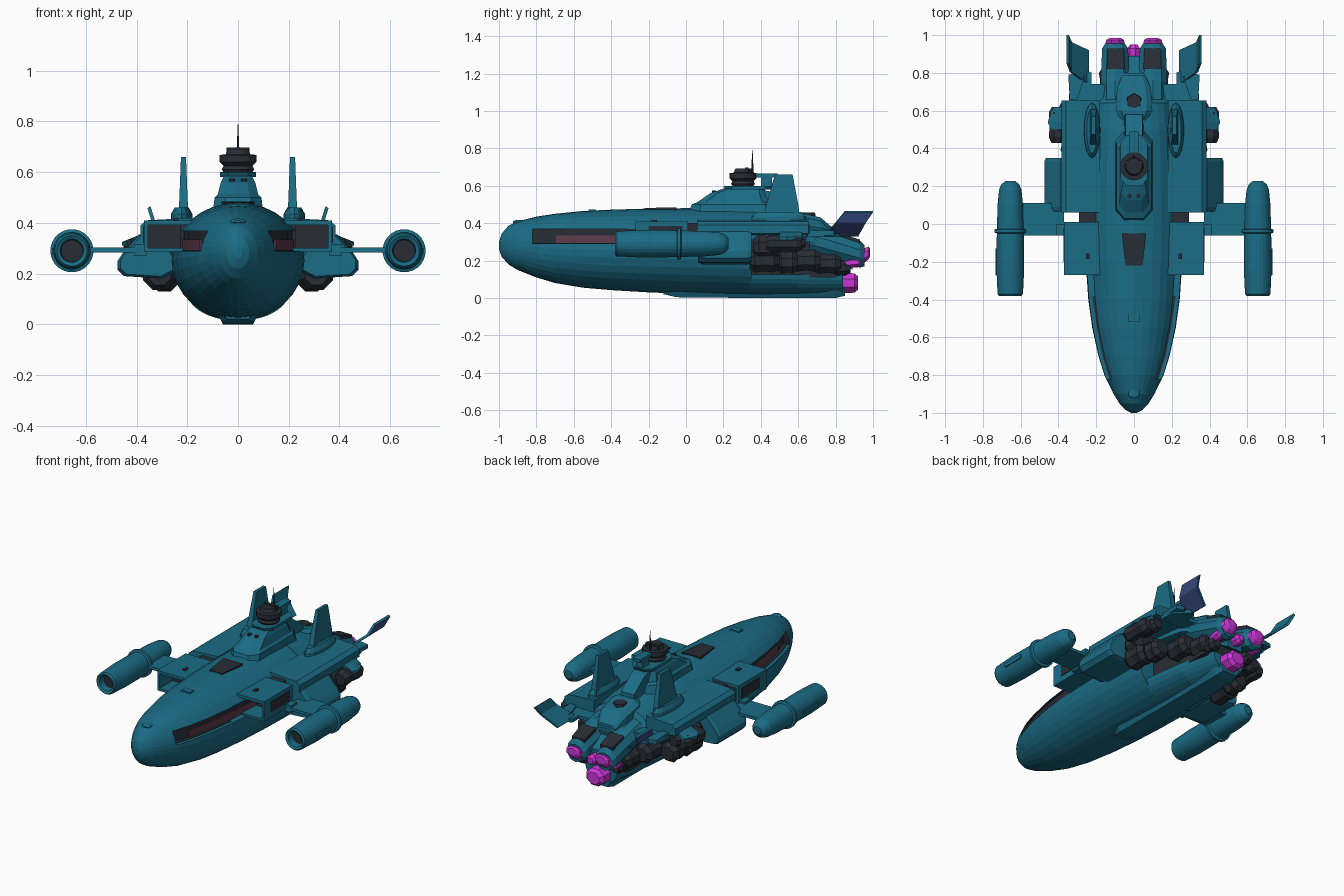
import bpy, bmesh, math

if "Cube" in bpy.data.objects:
    bpy.data.objects.remove(bpy.data.objects["Cube"])


def material(name, rgb):
    m = bpy.data.materials.new(name)
    m.diffuse_color = (*rgb, 1)
    m.use_nodes = True
    m.node_tree.nodes["Principled BSDF"].inputs["Base Color"].default_value = m.diffuse_color
    return m


TEAL = material("teal", (0.011, 0.15, 0.235))
DARK = material("charcoal", (0.021, 0.027, 0.036))
MAROON = material("maroon", (0.11, 0.045, 0.07))
MAGENTA = material("magenta", (0.62, 0.035, 0.7))
INDIGO = material("indigo", (0.04, 0.07, 0.23))


def loft(name, rings, mat, mirror=False, rule=None):
    """Skin a list of equal-length rings, cap both ends, optionally mirror over x."""
    bm = bmesh.new()
    vr = [[bm.verts.new(p) for p in r] for r in rings]
    n = len(rings[0])
    for a, b in zip(vr, vr[1:]):
        for i in range(n):
            bm.faces.new((a[i], a[(i + 1) % n], b[(i + 1) % n], b[i]))
    bm.faces.new(vr[0])
    bm.faces.new(vr[-1])
    bmesh.ops.recalc_face_normals(bm, faces=bm.faces)
    bm.normal_update()
    if rule:
        for f in bm.faces:
            f.material_index = rule(f)
    me = bpy.data.meshes.new(name)
    bm.to_mesh(me)
    bm.free()
    ob = bpy.data.objects.new(name, me)
    bpy.context.collection.objects.link(ob)
    for m in (mat if isinstance(mat, (list, tuple)) else [mat]):
        me.materials.append(m)
    if mirror:
        ob.modifiers.new("mirror", 'MIRROR').use_mirror_merge = False
    return ob


def prism(name, pts, axis, a, b, mat, mirror=False, rule=None):
    """Extrude a 2D outline along x (y,z pts), y (x,z pts) or z (x,y pts)."""
    put = {'x': lambda p, t: (t, p[0], p[1]), 'y': lambda p, t: (p[0], t, p[1]),
           'z': lambda p, t: (p[0], p[1], t)}[axis]
    return loft(name, [[put(p, t) for p in pts] for t in (a, b)], mat, mirror, rule)


def box(name, x0, x1, y0, y1, z0, z1, mat, mirror=False):
    return prism(name, [(x0, y0), (x1, y0), (x1, y1), (x0, y1)], 'z', z0, z1, mat, mirror)


def tube(name, cx, cz, prof, mat, mirror=False, n=20, squash=1):
    """Turned shape along y from (y, radius) pairs; a third value overrides the centre height."""
    ang = [2 * math.pi * (i + 0.5) / n for i in range(n)]
    return loft(name, [[(cx + p[1] * math.cos(t), p[0],
                         (p[2] if len(p) > 2 else cz) + squash * p[1] * math.sin(t)) for t in ang]
                       for p in prof], mat, mirror)


def turret(name, cx, cy, prof, mat, n=16):
    """Turned shape along z from (z, radius) pairs."""
    ang = [2 * math.pi * (i + 0.5) / n for i in range(n)]
    return loft(name, [[(cx + r * math.cos(t), cy + r * math.sin(t), z) for t in ang]
                       for z, r in prof], mat)


def half_shell(y, w, flat, tip, n=14):
    """Half-ellipse section with a flat side at z=flat and its crown at z=tip."""
    return [(w * math.cos(math.pi * i / n), y, flat + (tip - flat) * math.sin(math.pi * i / n))
            for i in range(n + 1)]


# Main hull: elliptical sections (y, half width, top, bottom)
SECT = [(-1, .015, .30, .26), (-.985, .045, .345, .22), (-.95, .077, .385, .18), (-.9, .108, .41, .15),
        (-.8, .157, .435, .11), (-.7, .188, .45, .08), (-.55, .221, .465, .055), (-.4, .242, .472, .042),
        (-.2, .256, .478, .03), (0, .262, .48, .022), (.2, .26, .48, .015), (.35, .255, .475, .012)]
N = 32
hull = loft("hull", [[(w * math.cos(2 * math.pi * i / N), y,
                       (t + b) / 2 + (t - b) / 2 * math.sin(2 * math.pi * i / N)) for i in range(N)]
                     for y, w, t, b in SECT], [TEAL, DARK])

# Long side recesses: dark walls, teal floor, dark gutter and a maroon inner strip
INNER = [(.105, -.82), (.142, -.7), (.172, -.55), (.197, -.38), (.212, -.2), (.215, .05)]
cutter = prism("recess_cutter", INNER + [(.4, .05), (.4, -.82)], 'z', .29, .368, [TEAL, DARK], True,
               lambda f: 0 if f.normal.z < -.5 else 1)
cutter.hide_render = True
cutter.display_type = 'WIRE'
cut = hull.modifiers.new("recess", 'BOOLEAN')
cut.operation, cut.solver, cut.object = 'DIFFERENCE', 'EXACT', cutter


def ribbon(name, pts, a, b, z0, z1, mat):
    prism(name, [(x + b, y) for x, y in pts] + [(x + a, y) for x, y in pts[::-1]], 'z', z0, z1, mat, True)


ribbon("recess_gutter", INNER[:4], -.005, .024, .285, .293, DARK)
ribbon("recess_strip", INNER[1:], -.01, .008, .291, .335, MAROON)

# Rear upper body, lower tail and keel
loft("rear_deck", [half_shell(.34, .225, .31, .477), half_shell(.5, .215, .31, .465),
                   half_shell(.64, .2, .3, .44), half_shell(.66, .19, .3, .40),
                   half_shell(.8, .15, .24, .35)], TEAL)
loft("lower_tail", [half_shell(.34, .2, .125, .014), half_shell(.6, .165, .125, .013),
                    half_shell(.84, .11, .12, .014)], TEAL)
loft("keel", [[(-w, y, .05), (w, y, .05), (w * .7, y, z), (-w * .7, y, z)]
              for y, w, z in [(-.12, .06, .02), (-.05, .085, .004), (.34, .085, 0), (.8, .085, 0),
                              (.85, .07, .012)]], TEAL)
box("machinery_core", -.15, .15, .34, .8, .11, .33, DARK)

# Deck hatch, small deck plate and nose light
loft("deck_hatch", [[(-.045, -.22, z - .004), (.045, -.22, z - .004), (.065, -.05, z), (-.065, -.05, z)]
                    for z in (.46, .485)], DARK)
box("deck_plate", -.03, .03, -.52, -.48, .45, .474, TEAL)
tube("nose_light", 0, .405, [(-.925, .012), (-.91, .03), (-.88, .03), (-.86, .012)], TEAL, squash=.4)


# Superstructure: stepped octagonal tiers (z, half width, front, back)
def tier(z, w, f, b):
    c = w * .55
    return [(-c, f, z), (c, f, z), (w, f + c, z), (w, b - c, z), (c, b, z), (-c, b, z),
            (-w, b - c, z), (-w, f + c, z)]


loft("superstructure", [tier(.44, .1, .01, .5), tier(.5, .092, .03, .47), tier(.512, .08, .06, .45),
                        tier(.56, .068, .13, .43), tier(.585, .055, .2, .42)], TEAL)
loft("bridge_collar", [tier(.58, .07, .21, .46), tier(.6, .072, .2, .47)], TEAL)
turret("bridge", 0, .305, [(.595, .055), (.61, .065), (.625, .058), (.64, .074), (.668, .074), (.67, .05),
                           (.692, .042)], DARK)
box("bridge_top_bar", -.045, .045, .315, .335, .66, .698, DARK)
box("bridge_rear_arm", -.025, .025, .37, .49, .645, .665, TEAL)
box("bridge_rear_post", -.022, .022, .4, .46, .59, .65, TEAL)
turret("antenna", 0, .355, [(.66, .008), (.71, .005), (.79, .001)], DARK, 6)
for s in (-1, 1):
    turret("front_sensor", s * .024, .15, [(.53, .014), (.575, .012)], DARK, 8)

# Spine behind the superstructure
loft("spine", [[(-.055, y, .4), (.055, y, .4), (.045, y, z), (-.045, y, z)]
               for y, z in [(.4, .58), (.47, .565), (.58, .485)]], TEAL)
loft("spine_block", [[(-w, y, .3), (w, y, .3), (w, y, z), (w * .7, y, z + .02), (-w * .7, y, z + .02), (-w, y, z)]
                     for y, w, z in [(.55, .07, .44), (.6, .097, .44), (.72, .09, .41), (.79, .06, .35)]], TEAL)
turret("spine_hatch", 0, .65, [(.42, .045), (.456, .04)], DARK, 6)
loft("tail_bridge", [[(-.05, y, z - .1), (.05, y, z - .1), (.05, y, z), (-.05, y, z)]
                     for y, z in [(.76, .33), (.89, .25)]], TEAL)

# Rear engines: two upper tubes and one lower nozzle, all with magenta exhausts
tube("upper_engine", .1, .27, [(.66, .075, .31), (.76, .08, .285), (.93, .072, .235), (.955, .055, .225)],
     TEAL, True, 10)
loft("engine_top_plate", [[(.05, .82, z), (.145, .82, z), (.14, .93, z - .035), (.055, .93, z - .035)]
                          for z in (.3, .347)], DARK, True)
tube("upper_exhaust", .1, .225, [(.9, .05, .22), (.95, .056, .225), (.975, .05, .24), (.985, .03, .245)],
     MAGENTA, True, 8, .75)
tube("lower_side_exhaust", .13, .19, [(.85, .025, .185), (.92, .032, .195), (.94, .02, .2)], MAGENTA, True, 7)
tube("middle_exhaust", 0, .2, [(.86, .03), (.93, .035), (.95, .02)], MAGENTA, n=7)
tube("lower_nozzle", 0, .08, [(.76, .075), (.85, .06)], TEAL, n=10)
tube("lower_exhaust", 0, .08, [(.82, .055), (.84, .068), (.9, .066), (.92, .045)], MAGENTA, n=8, squash=.85)

# Dark side machinery: faceted drums
DRUMS = [(.31, .2, .07, .34, .5), (.32, .27, .075, .36, .5), (.405, .29, .05, .43, .62), (.29, .19, .065, .48, .6),
         (.19, .2, .065, .56, .72), (.13, .185, .06, .68, .83), (.12, .16, .045, .78, .88), (.36, .3, .045, .5, .64)]
for x, z, r, a, b in DRUMS:
    tube("engine_drum", x, z, [(a, r * .7), (a + .03, r), ((a + b) / 2, r * .88), (b - .03, r), (b, r * .65)],
         DARK, True, 8)
loft("drum_cover", [[(.37, y, .335), (x, y, .31), (x, y, .325), (.37, y, .36)]
                    for y, x in [(.5, .44), (.54, .457), (.59, .44), (.62, .42)]], TEAL, True)

# Intake boxes beside the hull
prism("intake_shell", [(.17, .41), (.37, .41), (.37, .285), (.17, .285), (.17, .3), (.355, .3), (.355, .392),
                       (.17, .392)], 'y', -.27, .01, TEAL, True)
box("intake_core", .225, .356, -.14, .0, .299, .393, DARK, True)
box("intake_side_panel", .365, .374, -.2, -.02, .32, .385, DARK, True)
box("gap_link", .2, .29, .0, .08, .29, .4, DARK, True)

# Rear wings and side blocks
prism("rear_wing", [(.18, .42), (.36, .41), (.385, .39), (.385, .345), (.18, .335)], 'y', .06, .655, TEAL, True)
SIDE = [(.3, .35), (.39, .355), (.455, .28), (.475, .25), (.475, .215), (.45, .19), (.3, .18), (.22, .22)]
loft("side_block", [[(.36 + (x - .36) * k, y, .27 + (z - .27) * k) for x, z in SIDE]
                    for y, k in [(.065, .9), (.09, 1), (.33, 1), (.35, .93)]], TEAL, True)
box("intake_vent", .235, .255, -.185, -.155, .40, .418, DARK, True)

# Tall fins on rounded housings
loft("fin_housing", [[(.222 + w * math.cos(t), .495 + l * math.sin(t), z)
                      for t in [2 * math.pi * i / 16 for i in range(16)]]
                     for z, w, l in [(.38, .045, .148), (.435, .042, .145), (.46, .028, .12)]], TEAL, True)
loft("tall_fin", [[(.215 - t, y0, z), (.215 + t, y0, z), (.215 + t, y1, z), (.215 - t, y1, z)]
                  for z, t, y0, y1 in [(.42, .02, .41, .61), (.5, .016, .43, .6), (.66, .01, .475, .57)]],
     TEAL, True)

# Tail plates and flared tail fins, indigo on the outer and lower face
prism("tail_plate", [(.15, .64), (.345, .65), (.34, .74), (.26, .82), (.225, .8), (.225, .74), (.15, .74)],
      'z', .325, .345, TEAL, True)
FIN = [(.25, .74, .92, .33), (.34, .805, .962, .405), (.357, .85, 1.0, .46)]
loft("tail_fin", [[(x - .012, a, z + .006), (x, a, z - .002), (x, b, z - .002), (x - .012, b, z + .006)]
                  for x, a, b, z in FIN], [TEAL, INDIGO], True,
     lambda f: 1 if f.normal.x > .4 and f.normal.z < 0 else 0)
prism("tail_fin_root", [(.34, .66), (.348, .79), (.3, .8), (.26, .78), (.3, .66)], 'z', .335, .36, TEAL, True)

# Outboard pods on thin arms, with a funnel mouth
X, Z = .655, .29
tube("pod", X, Z, [(-.25, .034), (-.372, .046), (-.38, .06), (-.37, .068), (-.24, .074), (-.1, .073), (.1, .068),
                   (.18, .06), (.21, .048), (.228, .025)], TEAL, True, 24)
tube("pod_mouth", X, Z, [(-.33, .043), (-.24, .034)], DARK, True, 24)
tube("pod_band", X, Z, [(-.05, .07), (-.045, .085), (-.03, .085), (-.025, .07)], TEAL, True, 24)
box("pod_side_plate", X + .05, X + .078, -.27, -.13, .275, .3, TEAL, True)
box("pod_arm", .37, .61, -.06, .11, .284, .302, TEAL, True)
box("arm_brace", .36, .41, -.06, .0, .27, .315, TEAL, True)
